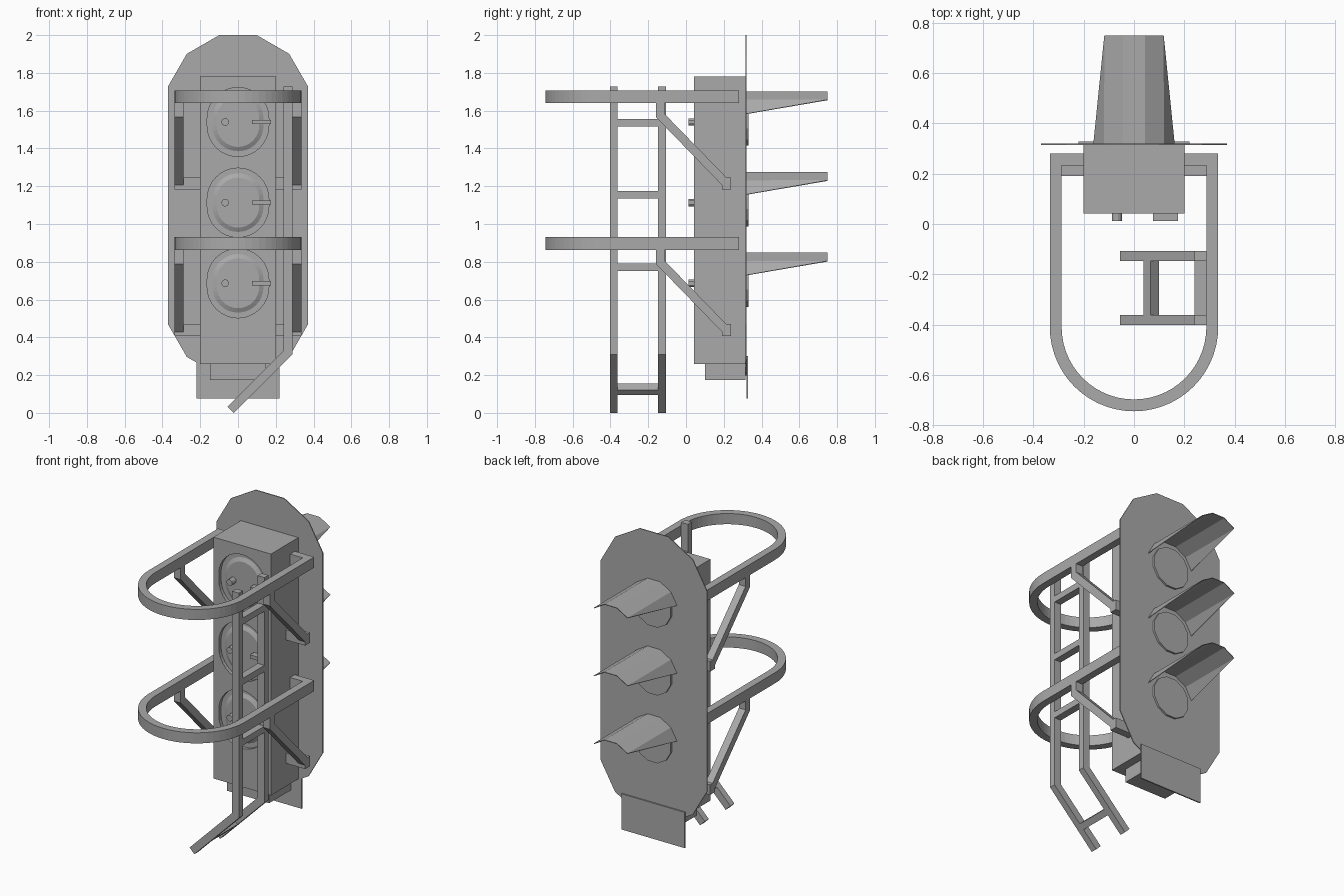
import bpy, bmesh, math
from mathutils import Vector

if "Cube" in bpy.data.objects:
    bpy.data.objects.remove(bpy.data.objects["Cube"])

grey = bpy.data.materials.new("painted_metal_grey")
grey.diffuse_color = (0.4, 0.4, 0.4, 1)
grey.use_nodes = True
grey.node_tree.nodes["Principled BSDF"].inputs["Base Color"].default_value = grey.diffuse_color


def finish(name, bm, mat=grey):
    bmesh.ops.recalc_face_normals(bm, faces=bm.faces[:])
    mesh = bpy.data.meshes.new(name)
    bm.to_mesh(mesh)
    bm.free()
    mesh.materials.append(mat)
    ob = bpy.data.objects.new(name, mesh)
    bpy.context.collection.objects.link(ob)
    return ob


def loft(name, outline_a, ya, outline_b=None, yb=0.0):
    """Solid between two (x, z) outlines lying at ya and yb."""
    bm = bmesh.new()
    a = [bm.verts.new((x, ya, z)) for x, z in outline_a]
    b = [bm.verts.new((x, yb, z)) for x, z in (outline_b or outline_a)]
    n = len(a)
    bm.faces.new(a)
    bm.faces.new(b[::-1])
    for i in range(n):
        bm.faces.new((a[i], a[(i + 1) % n], b[(i + 1) % n], b[i]))
    return finish(name, bm)


def box(name, x0, x1, y0, y1, z0, z1):
    return loft(name, [(x0, z0), (x1, z0), (x1, z1), (x0, z1)], y0, None, y1)


def bar(name, path, width, t0, t1, place):
    """Mitred flat bar along a 2D path, extruded from t0 to t1."""
    pts = [Vector(p) for p in path]
    bm = bmesh.new()
    rings = []
    for i, p in enumerate(pts):
        d0 = (p - pts[i - 1]).normalized() if i else None
        d1 = (pts[i + 1] - p).normalized() if i < len(pts) - 1 else None
        d0, d1 = d0 or d1, d1 or d0
        t = (d0 + d1).normalized()
        off = Vector((-t.y, t.x)) * (width / 2 / t.dot(d0))
        l, r = p + off, p - off
        rings.append([bm.verts.new(place(q.x, q.y, h))
                      for q, h in ((l, t0), (r, t0), (r, t1), (l, t1))])
    for a, b in zip(rings, rings[1:]):
        for i in range(4):
            j = (i + 1) % 4
            bm.faces.new((a[i], a[j], b[j], b[i]))
    bm.faces.new(rings[0])
    bm.faces.new(rings[-1][::-1])
    return finish(name, bm)


def stadium(r, zc, half, seg):
    """Upright rounded outline: two half circles, offset up and down."""
    return [(r * math.cos(a), zc + s * half + r * math.sin(a))
            for s in (1, -1) for k in range(seg + 1)
            for a in [math.pi * k / seg + (0 if s == 1 else math.pi)]]


def ngon(r, xc, zc, n):
    return [(xc + r * math.cos(2 * math.pi * (k + 0.5) / n),
             zc + r * math.sin(2 * math.pi * (k + 0.5) / n)) for k in range(n)]


LAMPS = (1.54, 1.113, 0.686)
FRONT = 0.042

# backplate: stretched twelve-sided outline
R = 0.37 / math.cos(math.radians(15))
outline = [(x, z + (1.063 if z > 0 else 0) + 0.567) for x, z in ngon(R, 0, 0, 12)]
loft("backplate", outline, 0.314, None, 0.32)
box("lower_plate", -0.22, 0.22, 0.32, 0.328, 0.075, 0.30)

# lamp housing with sunken door openings
housing = box("lamp_housing", -0.2, 0.2, FRONT, 0.315, 0.26, 1.78)
box("housing_foot", -0.147, 0.147, 0.10, 0.315, 0.175, 0.26)
for z in LAMPS:
    cutter = loft("door_cutter", stadium(0.163, z, 0.02, 16), 0.0, None, FRONT + 0.022)
    cutter.hide_render = True
    mod = housing.modifiers.new("door_opening", 'BOOLEAN')
    mod.operation, mod.solver, mod.object = 'DIFFERENCE', 'EXACT', cutter
    bpy.context.view_layer.objects.active = housing
    bpy.ops.object.modifier_apply(modifier=mod.name)
    bpy.data.objects.remove(cutter)

for z in LAMPS:
    # door, knob and latch on the front
    loft("lamp_door", stadium(0.137, z, 0.02, 16), FRONT + 0.023,
         stadium(0.112, z, 0.02, 16), FRONT + 0.010)
    loft("door_knob", ngon(0.02, -0.068, z, 12), 0.012, None, 0.056)
    box("door_latch", 0.075, 0.175, 0.012, 0.056, z - 0.011, z + 0.011)
    # lens on the back
    loft("lens", ngon(0.13, 0, z, 12), 0.318, None, 0.332)
    # hood: five panels of a twelve-sided tube, the side panels cut to a point
    rh = 0.16 / math.cos(math.radians(15))
    bm = bmesh.new()
    base, tip = [], []
    for deg in (-75, -45, -15, 15, 45, 75):
        a = math.radians(deg)
        x, h = rh * math.sin(a), z + rh * math.cos(a)
        base.append(bm.verts.new((x, 0.32, h)))
        tip.append(bm.verts.new((x, 0.75, h)) if abs(deg) < 60 else None)
    for i in range(5):
        bm.faces.new([v for v in (base[i], base[i + 1], tip[i + 1], tip[i]) if v])
    hood = finish("lamp_hood", bm)
    solid = hood.modifiers.new("sheet", 'SOLIDIFY')
    solid.thickness, solid.offset = 0.004, 0

# safety hoops with braces
arc = [(0.3115 * math.cos(math.pi * k / 28), -0.41 - 0.3115 * math.sin(math.pi * k / 28))
       for k in range(29)]
hoop_path = [(0.2, 0.2565), (0.3115, 0.2565)] + arc + [(-0.3115, 0.2565), (-0.2, 0.2565)]
for z in (1.64, 0.863):
    bar("safety_hoop", hoop_path, 0.047, z, z + 0.067, lambda u, v, t: (u, v, t))
    for s in (-1, 1):
        bar("hoop_brace", [(-0.137, z), (-0.137, z - 0.065), (0.213, z - 0.425)], 0.045,
            s * 0.288, s * 0.335, lambda u, v, t: (t, u, v))
        x0, x1 = sorted((s * 0.2, s * 0.335))
        box("brace_stub", x0, x1, 0.19, 0.238, z - 0.457, z - 0.393)

# ladder: two rails bent inwards at the bottom, with rungs between
rail = [(0.264, 1.727), (0.264, 0.32), (-0.0394, 0.0166)]
for y in (-0.107, -0.362):
    bar("ladder_rail", rail, 0.047, y, y - 0.04, lambda u, v, t: (u, t, v))
for z in (1.535, 1.155, 0.772):
    box("ladder_rung", 0.2405, 0.2875, -0.362, -0.147, z - 0.02, z + 0.02)
bar("lower_rung", [(0.083, 0.139), (0.055, 0.111)], 0.047, -0.362, -0.147,
    lambda u, v, t: (u, t, v))
